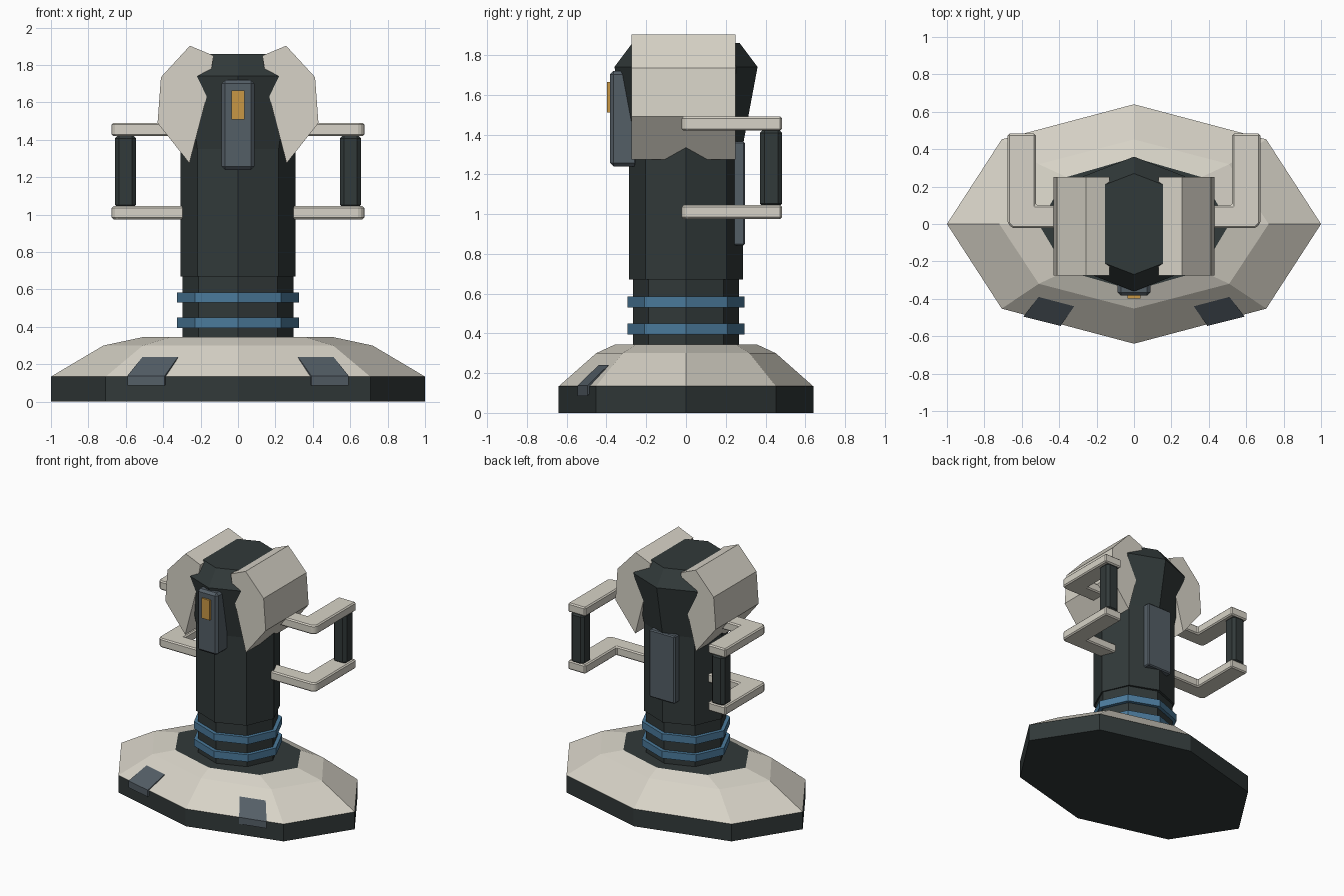
import bpy, bmesh, math
from mathutils import Vector

cube = bpy.data.objects.get("Cube")
if cube:
    bpy.data.objects.remove(cube)


def material(name, rgb):
    m = bpy.data.materials.new(name)
    m.use_nodes = True
    m.diffuse_color = (*rgb, 1)
    m.node_tree.nodes["Principled BSDF"].inputs["Base Color"].default_value = (*rgb, 1)
    return m


cream = material("cream", (0.68, 0.65, 0.57))
dark = material("dark slate", (0.031, 0.041, 0.041))
blue = material("blue", (0.07, 0.195, 0.33))
grey = material("steel grey", (0.088, 0.112, 0.133))
amber = material("amber", (0.58, 0.31, 0.06))


def finish(name, bm, mats, bevel=0):
    bmesh.ops.recalc_face_normals(bm, faces=bm.faces)
    me = bpy.data.meshes.new(name)
    bm.to_mesh(me)
    bm.free()
    for m in mats:
        me.materials.append(m)
    ob = bpy.data.objects.new(name, me)
    bpy.context.scene.collection.objects.link(ob)
    if bevel:
        mod = ob.modifiers.new("bevel", "BEVEL")
        mod.width = bevel
        mod.segments = 1
    return ob


def loft(name, rings, *mats):
    """Stack of eight-sided rings (x radius, y radius, height)."""
    bm = bmesh.new()
    loops = []
    for rx, ry, z in rings:
        angles = [i * math.tau / 8 for i in range(8)]
        loops.append([bm.verts.new((rx * math.cos(a), ry * math.sin(a), z)) for a in angles])
    for low, high in zip(loops, loops[1:]):
        for i in range(8):
            j = (i + 1) % 8
            bm.faces.new((low[i], low[j], high[j], high[i]))
    bm.faces.new(loops[0][::-1])
    cap = bm.faces.new(loops[-1])
    cap.material_index = len(mats) - 1
    return finish(name, bm, mats)


def prism(name, points, offset, mat, bevel=0):
    """Flat outline swept along an offset."""
    bm = bmesh.new()
    face = bm.faces.new([bm.verts.new(p) for p in points])
    new = bmesh.ops.extrude_face_region(bm, geom=[face])["geom"]
    verts = [v for v in new if isinstance(v, bmesh.types.BMVert)]
    bmesh.ops.translate(bm, verts=verts, vec=Vector(offset))
    return finish(name, bm, [mat], bevel)


def box(name, low, high, mat, bevel=0):
    (x0, y0, z0), (x1, y1, z1) = low, high
    outline = [(x0, y0, z0), (x1, y0, z0), (x1, y1, z0), (x0, y1, z0)]
    return prism(name, outline, (0, 0, z1 - z0), mat, bevel)


# Base: dark plinth and sloped cream cover with a dark top
loft("base_plinth", [(1, 0.64, 0), (1, 0.64, 0.134)], dark)
loft("base_cover", [(1, 0.64, 0.134), (0.72, 0.452, 0.3), (0.51, 0.355, 0.345)], cream, dark)

# Column, flared head and blue bands
loft("neck", [(0.298, 0.267, 0.34), (0.298, 0.267, 0.68)], dark)
loft("column", [(0.307, 0.287, 0.67), (0.307, 0.287, 1.35),
                (0.385, 0.36, 1.74), (0.29, 0.27, 1.86)], dark)
for name, z in (("lower_band", 0.395), ("upper_band", 0.53)):
    loft(name, [(0.327, 0.295, z), (0.327, 0.295, z + 0.055)], blue)

# Front panel with its light, and rear panel
box("front_panel", (-0.087, -0.383, 1.24), (0.087, -0.24, 1.72), grey, 0.018)
box("front_light", (-0.035, -0.397, 1.51), (0.035, -0.37, 1.665), amber)
box("rear_panel", (-0.11, 0.22, 0.842), (0.11, 0.296, 1.365), grey, 0.008)

# Mirrored parts
for s, side in ((1, "left"), (-1, "right")):
    # Head shell
    shell = [(0.257, 1.903), (0.412, 1.735), (0.43, 1.49),
             (0.26, 1.275), (0.17, 1.62), (0.13, 1.85)]
    prism(side + "_head_shell", [(s * x, -0.275, z) for x, z in shell], (0, 0.525, 0), cream)

    # Handle brackets and grip
    bracket = [(0.22, -0.022), (0.65, -0.022), (0.675, 0.003), (0.675, 0.483),
               (0.525, 0.483), (0.525, 0.1), (0.22, 0.1)]
    for level, z in (("lower", 0.975), ("upper", 1.42)):
        prism(f"{side}_{level}_bracket", [(s * x, y, z) for x, y in bracket],
              (0, 0, 0.07), cream, 0.009)
    grip = box(side + "_grip", (-0.056, -0.056, 1.03), (0.056, 0.056, 1.43), dark, 0.022)
    grip.location = (s * 0.601, 0.428, 0)

    # Sloped plate on the base
    plate = [(0.51, -0.39, 0.24), (0.32, -0.44, 0.24), (0.392, -0.545, 0.138), (0.592, -0.495, 0.138)]
    prism(side + "_base_plate", [(s * x, y, z) for x, y, z in plate], (0, 0, -0.052), grey)
